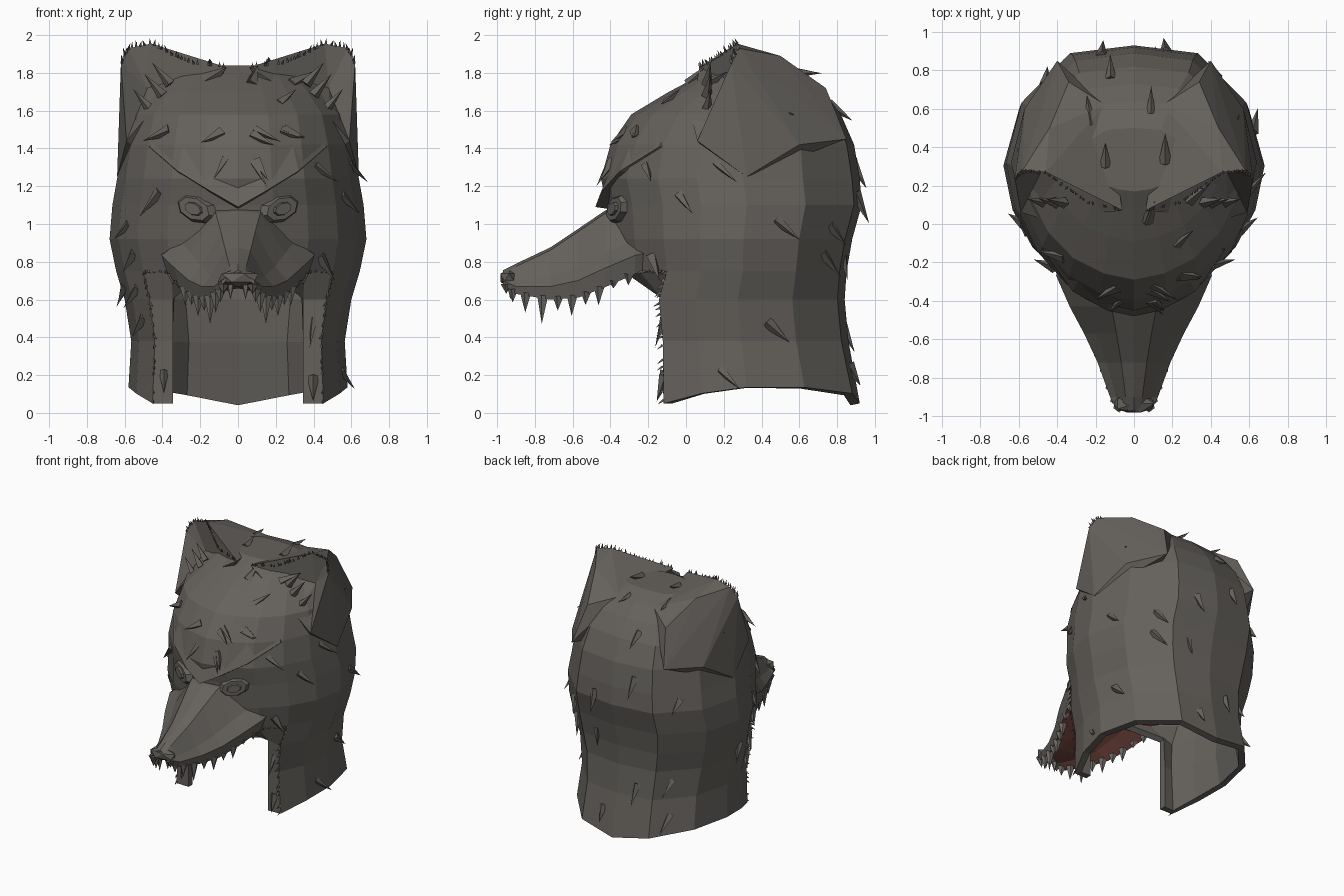
import bpy, bmesh, math, random
from mathutils import Vector, Matrix

random.seed(4)
cube = bpy.data.objects.get("Cube")
if cube:
    bpy.data.objects.remove(cube, do_unlink=True)


def material(name, red, green, blue):
    mat = bpy.data.materials.new(name)
    mat.use_nodes = True
    mat.diffuse_color = (red, green, blue, 1)
    mat.node_tree.nodes["Principled BSDF"].inputs["Base Color"].default_value = (red, green, blue, 1)
    return mat


fur = material("grey fur", .13, .12, .108)
flesh = material("red mouth", .2, .07, .055)
bone = material("grey teeth", .17, .16, .145)


def finish(bm, name, mats, mirror=False):
    mesh = bpy.data.meshes.new(name)
    bm.to_mesh(mesh)
    bm.free()
    obj = bpy.data.objects.new(name, mesh)
    bpy.context.scene.collection.objects.link(obj)
    for mat in mats:
        mesh.materials.append(mat)
    if mirror:
        mod = obj.modifiers.new("mirror", 'MIRROR')
        mod.use_clip = True
    return obj


def loft(bm, sections):
    """Closed loft through equal-length loops, capped at both ends."""
    loops = [[bm.verts.new(p) for p in section] for section in sections]
    for a, b in zip(loops, loops[1:]):
        for i in range(len(a)):
            k = (i + 1) % len(a)
            bm.faces.new((a[i], a[k], b[k], b[i]))
    bm.faces.new(loops[0])
    bm.faces.new(loops[-1])
    bmesh.ops.recalc_face_normals(bm, faces=bm.faces)


def spike(bm, base, direction, radius, length, sides=4):
    direction = Vector(direction).normalized()
    place = Matrix.Translation(Vector(base) + direction * length * .5)
    turn = direction.to_track_quat('Z', 'Y').to_matrix().to_4x4()
    bmesh.ops.create_cone(bm, cap_ends=True, segments=sides, radius1=radius, radius2=0,
                          depth=length, matrix=place @ turn)


# Hood: stacked rings, each height, half width, front and back
across = (0, .28, .55, .78, .93, 1, .88, .5, 0)
along = (0, .03, .1, .22, .37, .55, .78, .97, 1)
rings = [(.05, .58, -.41, .92), (.38, .565, -.4, .86), (.6, .6, -.42, .84),
         (.75, .645, -.37, .85), (.92, .68, -.4, .88), (1.1, .665, -.42, .93),
         (1.24, .64, -.45, .92), (1.42, .61, -.4, .89), (1.58, .57, -.29, .82),
         (1.7, .47, -.09, .73), (1.79, .38, .08, .64), (1.84, .28, .17, .5)]
hood = bmesh.new()
grid = []
for r, (z, width, front, back) in enumerate(rings):
    row = []
    for i, (cx, cy) in enumerate(zip(across, along)):
        arch = .09 * math.sin(math.pi * (i - 3) / 5) if r == 0 and i > 2 else 0
        spot = (cx * width, front + cy * (back - front), z + arch)
        if r < 3 and i == 2:
            # Flat front strip beside the opening
            spot = (.345, -.12, z)
        row.append(hood.verts.new(spot) if r > 2 or i > 1 else None)
    grid.append(row)
for r, (low, high) in enumerate(zip(grid, grid[1:])):
    for i in range(len(across) - 1):
        corners = [v for v in (low[i], low[i + 1], high[i + 1], high[i]) if v]
        if len(corners) > 2:
            face = hood.faces.new(corners)
            # Inner side of the muzzle root is red, the rest stays fur
            face.material_index = 0 if i < 2 and 2 < r < 5 else 2
hood.faces.new(grid[-1]).material_index = 2
hood.normal_update()

# Remember tuft roots and the edge of the opening
coat = [f for f in hood.faces if f.calc_center_median().z > .15]
roots = []
for n in range(64):
    face = random.choice(coat)
    weights = [random.uniform(.4, 1) for v in face.verts]
    spot = sum((v.co * w for v, w in zip(face.verts, weights)), Vector()) / sum(weights)
    roots.append((spot, face.normal.copy(), random.choice((-1, 1))))
opening = [grid[r][3].co.copy() for r in range(4)] + [grid[3][2].co.copy()]
obj = finish(hood, "hood", (fur, flesh, fur, fur), mirror=True)
wall = obj.modifiers.new("thickness", 'SOLIDIFY')
wall.thickness = .05
wall.offset = -1
wall.material_offset = 1

# Swept-back fur tufts
tufts = bmesh.new()
for spot, normal, side in roots:
    if spot.z < 1.25 and spot.y < -.1 and spot.x < .38:
        continue
    sweep = Vector((0, 1, -.9))
    sweep = (sweep - normal * sweep.dot(normal)).normalized() + normal * .35
    spot = spot - normal * .01
    flip = Vector((side, 1, 1))
    spike(tufts, spot * flip, sweep * flip, random.uniform(.022, .036), random.uniform(.12, .18))
finish(tufts, "fur_tufts", (fur,))

# Snout: sections from the nose tip back into the face
snout = bmesh.new()
sections = []
for y, w, top, low in ((-.97, .09, .755, .68), (-.9, .125, .79, .63), (-.72, .19, .875, .6),
                       (-.57, .26, .975, .61), (-.43, .335, 1.07, .665), (-.27, .405, 1.13, .735),
                       (-.12, .4, 1.05, .8)):
    half = [(0, top), (.35 * w, top - .015), (.75 * w, top * .45 + low * .55),
            (w, low + (top - low) * .25), (.92 * w, low), (.5 * w, low + .04), (0, low + .06)]
    ring = half + [(-x, z) for x, z in half[-2:0:-1]]
    sections.append([(x, y, z) for x, z in ring])
loft(snout, sections)
for face in snout.faces:
    mid = face.calc_center_median()
    inside = abs(mid.x) < .36 and mid.y > -.88
    face.material_index = int(face.normal.z < -.4 and inside)
lip = [Vector(s[4]) for s in sections[:6]]
finish(snout, "snout", (fur, flesh))

# Nose pad
nose = bmesh.new()
bmesh.ops.create_icosphere(nose, subdivisions=1, radius=1, matrix=Matrix.Translation(
    (0, -.935, .715)) @ Matrix.Diagonal((.12, .055, .05, 1)))
finish(nose, "nose", (fur,))

# Teeth hang along both lips, with a long fang behind the front ones
teeth = bmesh.new()
for a, b, fang in zip(lip, lip[1:], (.07, .15, .11, .1, .06)):
    for step, scale in ((.3, .7), (.8, 1)):
        root = a.lerp(b, step) + Vector((-.015, 0, .015))
        for side in (-1, 1):
            spike(teeth, root * Vector((side, 1, 1)), (0, -.05, -1), .032, fang * scale, 5)
for x in (-.04, .04):
    spike(teeth, (x, -.93, .68), (0, 0, -1), .022, .08, 5)
finish(teeth, "teeth", (bone,))

# Ears: solid wedges merging into the crown, hollowed from the front rim
rim = [Vector(p) for p in ((.06, .07, 1.83), (.25, .12, 1.85), (.36, .2, 1.9), (.46, .27, 1.955),
                           (.58, .28, 1.93), (.62, .24, 1.85), (.605, .15, 1.6), (.59, .06, 1.44),
                           (.49, .03, 1.56), (.37, .08, 1.7), (.2, .07, 1.79))]
behind = [(.15, .62, 1.79), (.34, .74, 1.72), (.44, .5, 1.89), (.4, .85, 1.45),
          (.57, .6, 1.42), (.64, .32, 1.25), (.3, .5, 1.4), (.4, .2, 1.3)]
ear = bmesh.new()
front = [ear.verts.new(p) for p in rim]
for p in behind:
    ear.verts.new(p)
bmesh.ops.convex_hull(ear, input=ear.verts[:])
rim_set = set(front)
bmesh.ops.delete(ear, geom=[f for f in ear.faces if rim_set.issuperset(f.verts) and f.normal.y < 0],
                 context='FACES')
bmesh.ops.delete(ear, geom=[v for v in ear.verts if not v.link_faces], context='VERTS')
pit = ear.verts.new((.48, .28, 1.72))
for edge in [e for e in ear.edges if e.is_boundary]:
    ear.faces.new((*edge.verts, pit))
bmesh.ops.recalc_face_normals(ear, faces=ear.faces)
finish(ear, "ears", (fur,), mirror=True)

# Fine fringe on the ear rims and the hood opening
fringe = bmesh.new()


def bristles(path, direction, count):
    for a, b in zip(path, path[1:]):
        for n in range(count):
            spot = a.lerp(b, (n + random.random()) / count)
            lean = Vector(direction) + Vector((random.uniform(-.4, .4), 0, random.uniform(-.3, .3)))
            spike(fringe, spot, lean, .009, random.uniform(.025, .045), 3)


bristles(rim[:6], (0, -.4, 1), 6)
bristles(opening, (-.1, -1, -.5), 6)
finish(fringe, "fringe", (fur,), mirror=True)

# Ear tufts inside the hollow
inner = bmesh.new()
for x, z in ((.4, 1.68), (.46, 1.6), (.36, 1.74)):
    spike(inner, (x, .11, z), (.5, .1, .6), .03, .15)
finish(inner, "inner_ear_tufts", (fur,), mirror=True)

# Angry brows blending up into the forehead
brow = bmesh.new()
loft(brow, [[(x, y, z), (x * .9, y + rise * .4, z + rise), (x, y + .14, z - .02)]
            for x, y, z, rise in ((0, -.48, 1.09, .24), (.14, -.45, 1.17, .2),
                                  (.32, -.35, 1.28, .15), (.47, -.14, 1.41, .08))])
finish(brow, "brows", (fur,), mirror=True)

# Eyes: faceted balls within a slanted lid
eye = bmesh.new()
look = Vector((.45, -.9, 0)).to_track_quat('Z', 'Y').to_matrix().to_4x4()
place = Matrix.Translation((.225, -.365, 1.08)) @ look
squash = Matrix.Rotation(.35, 4, 'Z') @ Matrix.Diagonal((1, .6, 1, 1))
for radius, top, depth in ((.125, .095, .04), (.08, .05, .07)):
    bmesh.ops.create_cone(eye, cap_ends=True, segments=8, radius1=radius, radius2=top,
                          depth=depth, matrix=place @ squash)
finish(eye, "eyes", (fur,), mirror=True)
